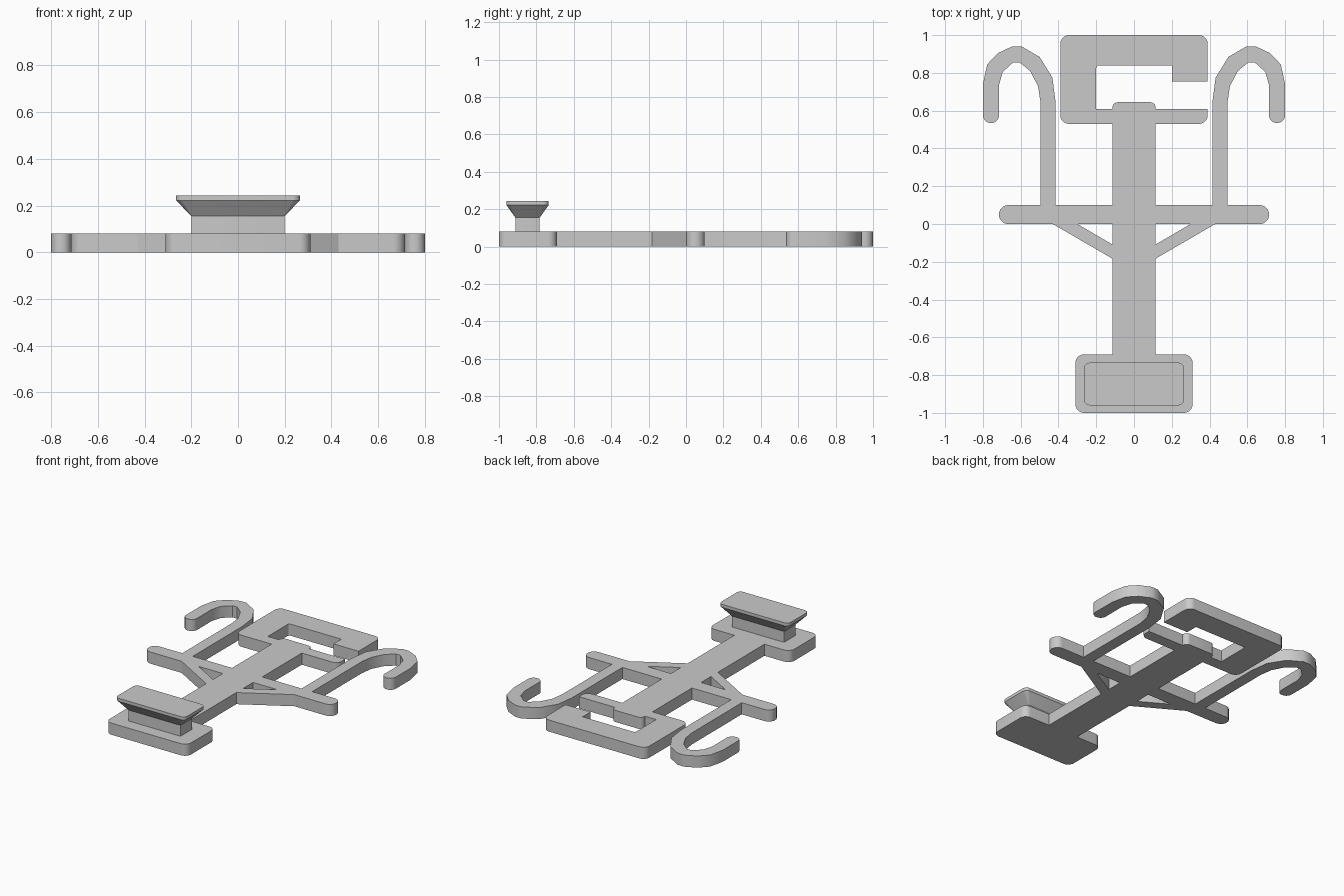
import bpy
import bmesh
from math import radians
from mathutils import Vector

if "Cube" in bpy.data.objects:
    bpy.data.objects.remove(bpy.data.objects["Cube"], do_unlink=True)

THICK = 0.08

grey = bpy.data.materials.new("plain grey")
grey.use_nodes = True
colour = (0.59, 0.59, 0.59, 1)
grey.diffuse_color = colour
grey.node_tree.nodes["Principled BSDF"].inputs["Base Color"].default_value = colour


def rounded(corners, steps=5):
    """Outline from (x, y, radius) corners, with arcs where radius > 0."""
    out = []
    for i, (x, y, r) in enumerate(corners):
        p = Vector((x, y))
        if r == 0:
            out.append(p)
            continue
        before = (Vector(corners[i - 1][:2]) - p).normalized()
        after = (Vector(corners[(i + 1) % len(corners)][:2]) - p).normalized()
        centre = p + (before + after) * r
        for k in range(steps + 1):
            spoke = (-after).lerp(-before, k / steps).normalized()
            out.append(centre + spoke * r)
    return out


def rectangle(x0, x1, y0, y1, r0=0, r1=0):
    """Rectangle with front corner radius r0 and back corner radius r1."""
    return rounded([(x0, y0, r0), (x1, y0, r0), (x1, y1, r1), (x0, y1, r1)])


def loft(name, sections):
    """Solid through matching (outline, z) sections, capped at both ends."""
    bm = bmesh.new()
    rings = [[bm.verts.new((p.x, p.y, z)) for p in pts] for pts, z in sections]
    bm.faces.new(rings[0])
    bm.faces.new(rings[-1])
    n = len(rings[0])
    for low, high in zip(rings, rings[1:]):
        for i in range(n):
            j = (i + 1) % n
            bm.faces.new((low[i], low[j], high[j], high[i]))
    bmesh.ops.recalc_face_normals(bm, faces=bm.faces)
    mesh = bpy.data.meshes.new(name)
    bm.to_mesh(mesh)
    bm.free()
    mesh.materials.append(grey)
    obj = bpy.data.objects.new(name, mesh)
    bpy.context.collection.objects.link(obj)
    bpy.ops.object.select_all(action="DESELECT")
    obj.select_set(True)
    bpy.context.view_layer.objects.active = obj
    bpy.ops.object.shade_smooth_by_angle(angle=radians(32))


def plate(name, pts):
    loft(name, [(pts, 0), (pts, THICK)])


def plate_pair(name, pts):
    """The same plate on the left (+x) and, mirrored, on the right."""
    plate("left_" + name, pts)
    plate("right_" + name, [Vector((-p.x, p.y)) for p in pts])


# Flat frame: foot, stem and crossbar
plate("foot_plate", rectangle(-0.31, 0.31, -1, -0.69, 0.045, 0.045))
plate("stem", rectangle(-0.115, 0.115, -0.69, 0.645, 0, 0.03))
plate("crossbar", rectangle(-0.715, 0.715, 0, 0.1, 0.048, 0.048))

# Diagonal braces under the crossbar
plate_pair("brace", rounded([(0.115, -0.183, 0), (0.43, 0, 0),
                             (0.3, 0, 0), (0.115, -0.108, 0)]))

# Faceted hooks rising from the crossbar
plate_pair("hook", rounded([
    (0.415, 0.1, 0), (0.415, 0.645, 0), (0.432, 0.775, 0), (0.5, 0.885, 0),
    (0.595, 0.94, 0), (0.645, 0.94, 0), (0.72, 0.905, 0), (0.777, 0.845, 0),
    (0.8, 0.74, 0), (0.8, 0.535, 0.04), (0.715, 0.535, 0.04),
    (0.715, 0.735, 0), (0.695, 0.805, 0), (0.64, 0.855, 0),
    (0.605, 0.855, 0), (0.55, 0.81, 0), (0.508, 0.73, 0),
    (0.495, 0.645, 0), (0.495, 0.1, 0)]))

# Open square loop at the back
plate("open_loop", rounded([
    (-0.39, 0.53, 0.045), (0.39, 0.53, 0.045), (0.39, 0.61, 0),
    (-0.2, 0.61, 0), (-0.2, 0.84, 0.015), (0.2, 0.84, 0), (0.2, 0.755, 0),
    (0.39, 0.755, 0), (0.39, 1, 0.045), (-0.39, 1, 0.045)]))

# Flared pedestal on the foot plate
MID = -0.847


def pedestal_section(hx, hy, r, z):
    return rectangle(-hx, hx, MID - hy, MID + hy, r, r), z


loft("flared_pedestal", [
    pedestal_section(0.2, 0.065, 0.004, THICK),
    pedestal_section(0.2, 0.065, 0.004, 0.155),
    pedestal_section(0.265, 0.113, 0.03, 0.222),
    pedestal_section(0.265, 0.113, 0.03, 0.243)])
